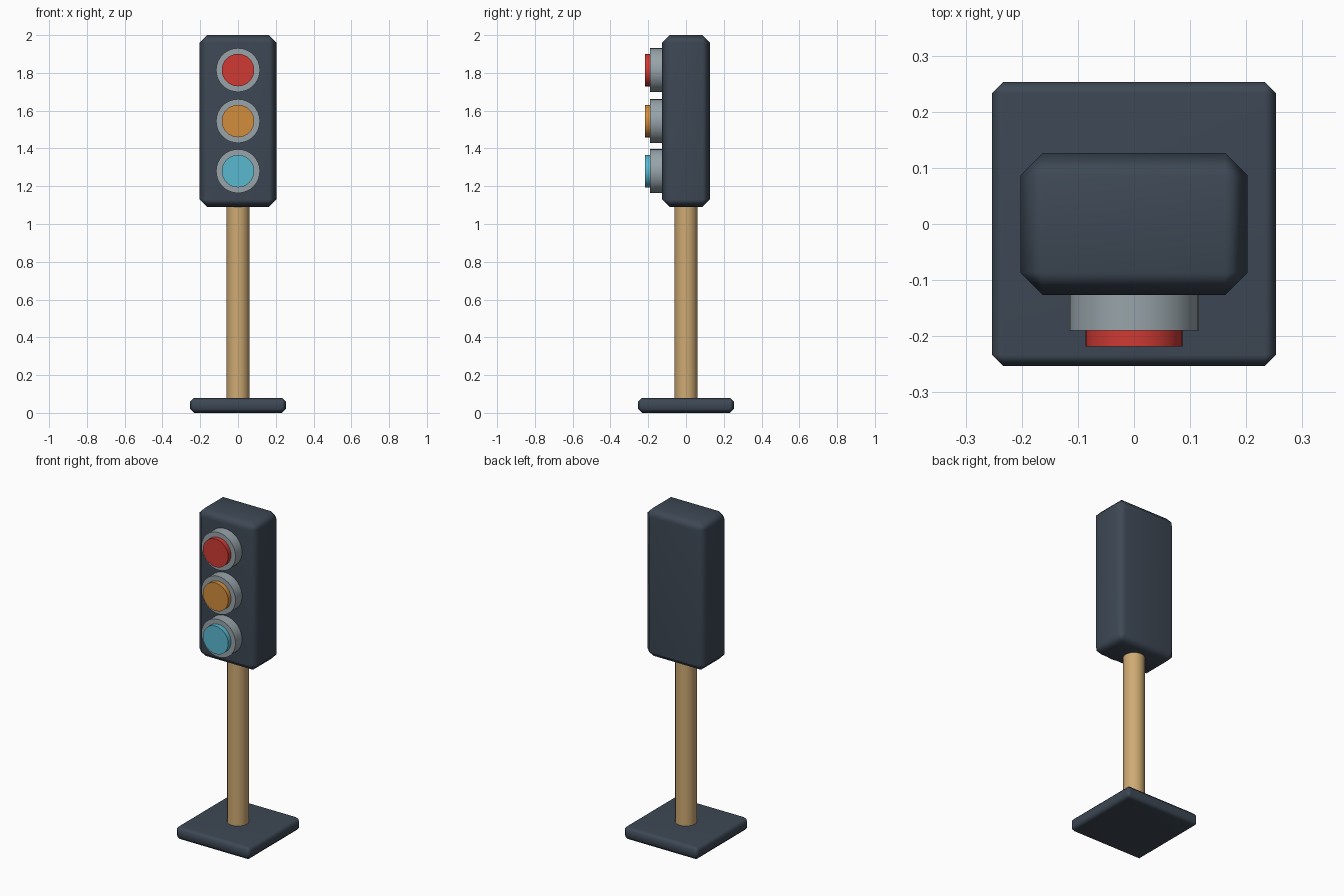
import bpy
import math

cube = bpy.data.objects.get("Cube")
if cube:
    bpy.data.objects.remove(cube, do_unlink=True)


def material(name, rgb):
    mat = bpy.data.materials.new(name)
    mat.use_nodes = True
    mat.diffuse_color = (*rgb, 1)
    mat.node_tree.nodes["Principled BSDF"].inputs["Base Color"].default_value = (*rgb, 1)
    return mat


slate = material("dark slate", (0.047, 0.065, 0.09))
wood = material("tan wood", (0.62, 0.40, 0.17))
grey = material("light grey", (0.31, 0.37, 0.40))
red = material("signal red", (0.62, 0.042, 0.033))
amber = material("signal amber", (0.65, 0.27, 0.045))
cyan = material("signal cyan", (0.10, 0.48, 0.63))


def chamfered_box(name, size, z, chamfer, mat):
    """Box centred at height z with softly shaded chamfers."""
    bpy.ops.mesh.primitive_cube_add(size=1, location=(0, 0, z))
    obj = bpy.context.object
    obj.name = name
    obj.scale = size
    bpy.ops.object.transform_apply(location=False, rotation=False, scale=True)
    obj.data.materials.append(mat)
    bpy.ops.object.shade_smooth()
    bevel = obj.modifiers.new("chamfer", 'BEVEL')
    bevel.width = chamfer
    bevel.segments = 1
    obj.modifiers.new("flat panels", 'WEIGHTED_NORMAL')


def cylinder(name, radius, depth, location, mat, facing_front=False):
    tilt = math.pi / 2 if facing_front else 0
    bpy.ops.mesh.primitive_cylinder_add(vertices=32, radius=radius, depth=depth,
                                        location=location, rotation=(tilt, 0, 0))
    obj = bpy.context.object
    obj.name = name
    obj.data.materials.append(mat)
    bpy.ops.object.shade_smooth_by_angle(angle=math.radians(30))


# Stand
chamfered_box("base_plate", (0.506, 0.506, 0.08), 0.04, 0.02, slate)
cylinder("post", 0.06, 1.08, (0, 0, 0.60), wood)

# Signal housing
chamfered_box("housing", (0.405, 0.253, 0.91), 1.545, 0.04, slate)

# Lamps: a grey collar with a coloured lens standing proud of it
for label, z, colour in (("top", 1.815, red), ("middle", 1.545, amber), ("bottom", 1.28, cyan)):
    cylinder(label + "_collar", 0.116, 0.08, (0, -0.15, z), grey, True)
    cylinder(label + "_lens", 0.086, 0.048, (0, -0.194, z), colour, True)
